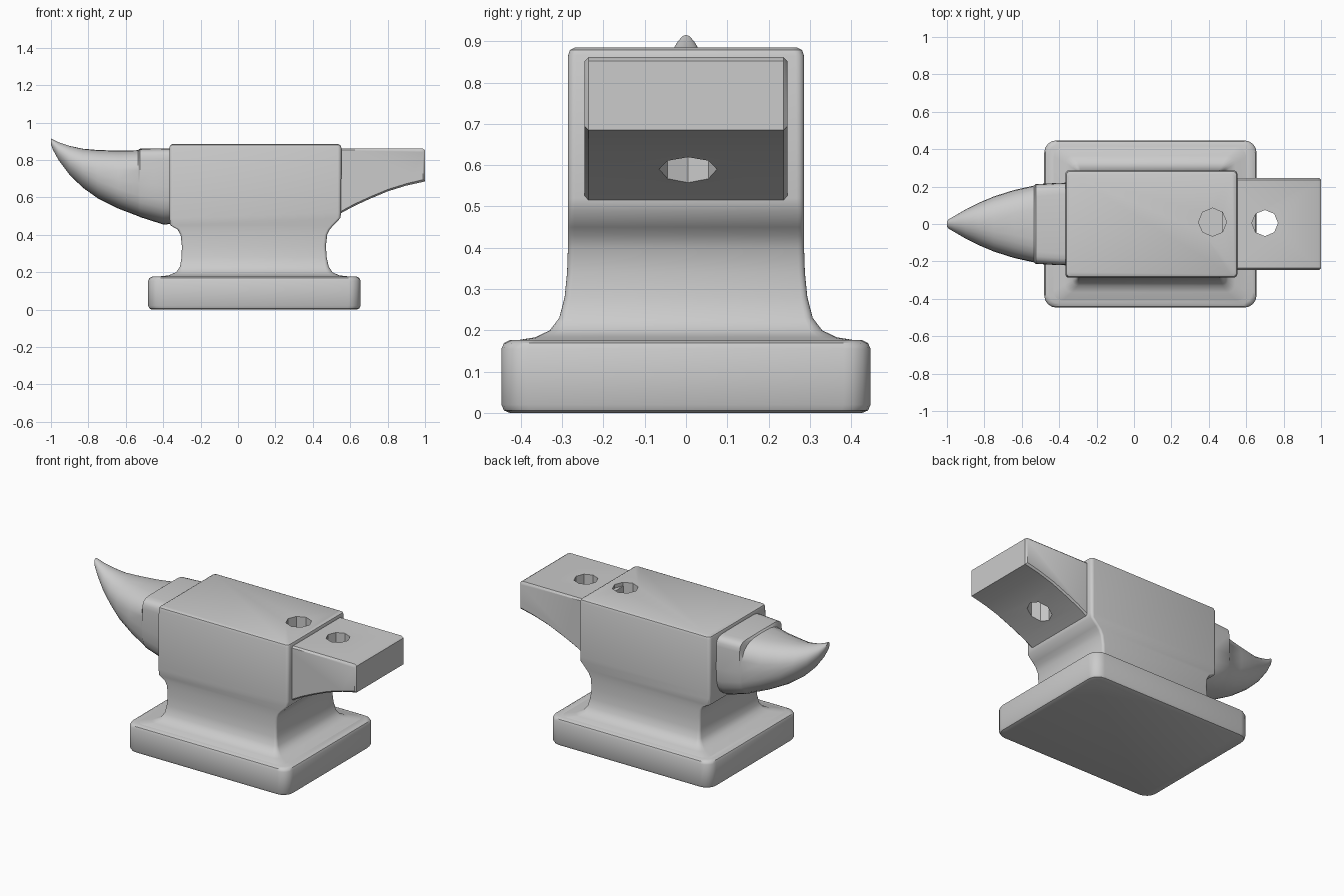
import bpy, bmesh, math

if "Cube" in bpy.data.objects:
    bpy.data.objects.remove(bpy.data.objects["Cube"])


def finish(name, bm, angle=40):
    bmesh.ops.recalc_face_normals(bm, faces=bm.faces)
    me = bpy.data.meshes.new(name)
    bm.to_mesh(me)
    bm.free()
    ob = bpy.data.objects.new(name, me)
    bpy.context.collection.objects.link(ob)
    bpy.ops.object.select_all(action='DESELECT')
    bpy.context.view_layer.objects.active = ob
    ob.select_set(True)
    bpy.ops.object.shade_smooth_by_angle(angle=math.radians(angle))
    return ob


def loft(name, rings, angle=40):
    bm = bmesh.new()
    loops = [[bm.verts.new(p) for p in r] for r in rings]
    n = len(loops[0])
    for a, b in zip(loops, loops[1:]):
        for i in range(n):
            j = (i + 1) % n
            bm.faces.new((a[i], a[j], b[j], b[i]))
    bm.faces.new(loops[0])
    bm.faces.new(loops[-1])
    return finish(name, bm, angle)


def rounded_rect(z, x0, x1, h, r, seg=4):
    pts = []
    corners = [(x1 - r, h - r), (x0 + r, h - r), (x0 + r, r - h), (x1 - r, r - h)]
    for k, (cx, cy) in enumerate(corners):
        for s in range(seg + 1):
            a = math.pi / 2 * (k + s / seg)
            pts.append((cx + r * math.cos(a), cy + r * math.sin(a), z))
    return pts


def superellipse(x, lo, hi, h, p, n=28):
    pts = []
    for i in range(n):
        a = 2 * math.pi * i / n
        c, s = math.cos(a), math.sin(a)
        e = p if s > 0 else min(p, 3)   # underside stays rounder
        y = h * math.copysign(abs(c) ** (2 / e), c)
        z = (lo + hi) / 2 + (hi - lo) / 2 * math.copysign(abs(s) ** (2 / e), s)
        pts.append((x, y, z))
    return pts


def drill(ob, x, y, r, z0, z1):
    bpy.ops.mesh.primitive_cylinder_add(vertices=8, radius=r, depth=z1 - z0,
                                        location=(x, y, (z0 + z1) / 2))
    cutter = bpy.context.object
    cutter.hide_render = True
    mod = ob.modifiers.new("hole", 'BOOLEAN')
    mod.operation = 'DIFFERENCE'
    mod.solver = 'EXACT'
    mod.object = cutter
    bpy.context.view_layer.objects.active = ob
    bpy.ops.object.modifier_apply(modifier=mod.name)
    bpy.data.objects.remove(cutter, do_unlink=True)


# Foot slab
loft("base", [rounded_rect(z, -0.48 + d, 0.655 - d, 0.447 - d, 0.065)
              for z, d in ((0, 0.02), (0.006, 0.006), (0.02, 0), (0.155, 0),
                           (0.169, 0.006), (0.176, 0.02))])

# Waist and face block: z, left x, right x, half depth, corner radius
rows = [(0.165, -0.46, 0.635, 0.43, 0.06), (0.176, -0.43, 0.60, 0.41, 0.05),
        (0.183, -0.37, 0.54, 0.365, 0.04), (0.20, -0.33, 0.505, 0.33, 0.03),
        (0.23, -0.31, 0.485, 0.307, 0.02), (0.28, -0.302, 0.474, 0.294, 0.015),
        (0.34, -0.30, 0.47, 0.288, 0.015), (0.40, -0.307, 0.477, 0.286, 0.015),
        (0.43, -0.325, 0.492, 0.286, 0.015), (0.45, -0.362, 0.51, 0.286, 0.015),
        (0.49, -0.366, 0.548, 0.286, 0.015), (0.52, -0.367, 0.551, 0.286, 0.018),
        (0.865, -0.367, 0.553, 0.286, 0.02), (0.879, -0.362, 0.548, 0.281, 0.02),
        (0.885, -0.35, 0.536, 0.269, 0.02)]
body = loft("body", [rounded_rect(*r) for r in rows])
drill(body, 0.42, 0.01, 0.075, 0.74, 1.0)

# Horn with flat-topped table: x, bottom, top, half width, squareness
horn = [(-0.30, 0.46, 0.862, 0.222, 9), (-0.40, 0.455, 0.862, 0.22, 9),
        (-0.525, 0.495, 0.86, 0.213, 8), (-0.535, 0.50, 0.852, 0.205, 3.2),
        (-0.64, 0.54, 0.85, 0.182, 2.6), (-0.75, 0.595, 0.853, 0.147, 2.3),
        (-0.83, 0.652, 0.86, 0.113, 2), (-0.90, 0.72, 0.875, 0.078, 2),
        (-0.96, 0.80, 0.895, 0.043, 2), (-0.99, 0.855, 0.909, 0.026, 2),
        (-1.0, 0.882, 0.915, 0.015, 2)]
loft("horn", [superellipse(*s) for s in horn])

# Heel: side profile extruded across y with eased edges
prof = [(0.47, 0.862), (0.985, 0.862), (1.0, 0.852), (1.0, 0.685), (0.90, 0.663),
        (0.80, 0.632), (0.70, 0.59), (0.62, 0.553), (0.55, 0.515), (0.47, 0.47)]
rings = []
for y, d in ((-0.246, 0.01), (-0.236, 0), (0.236, 0), (0.246, 0.01)):
    rings.append([(x - (d if x > 0.9 else 0), y, z + (-d if z > 0.8 else d))
                  for x, z in prof])
heel = loft("heel", rings)
drill(heel, 0.70, 0.005, 0.07, 0.4, 1.0)
